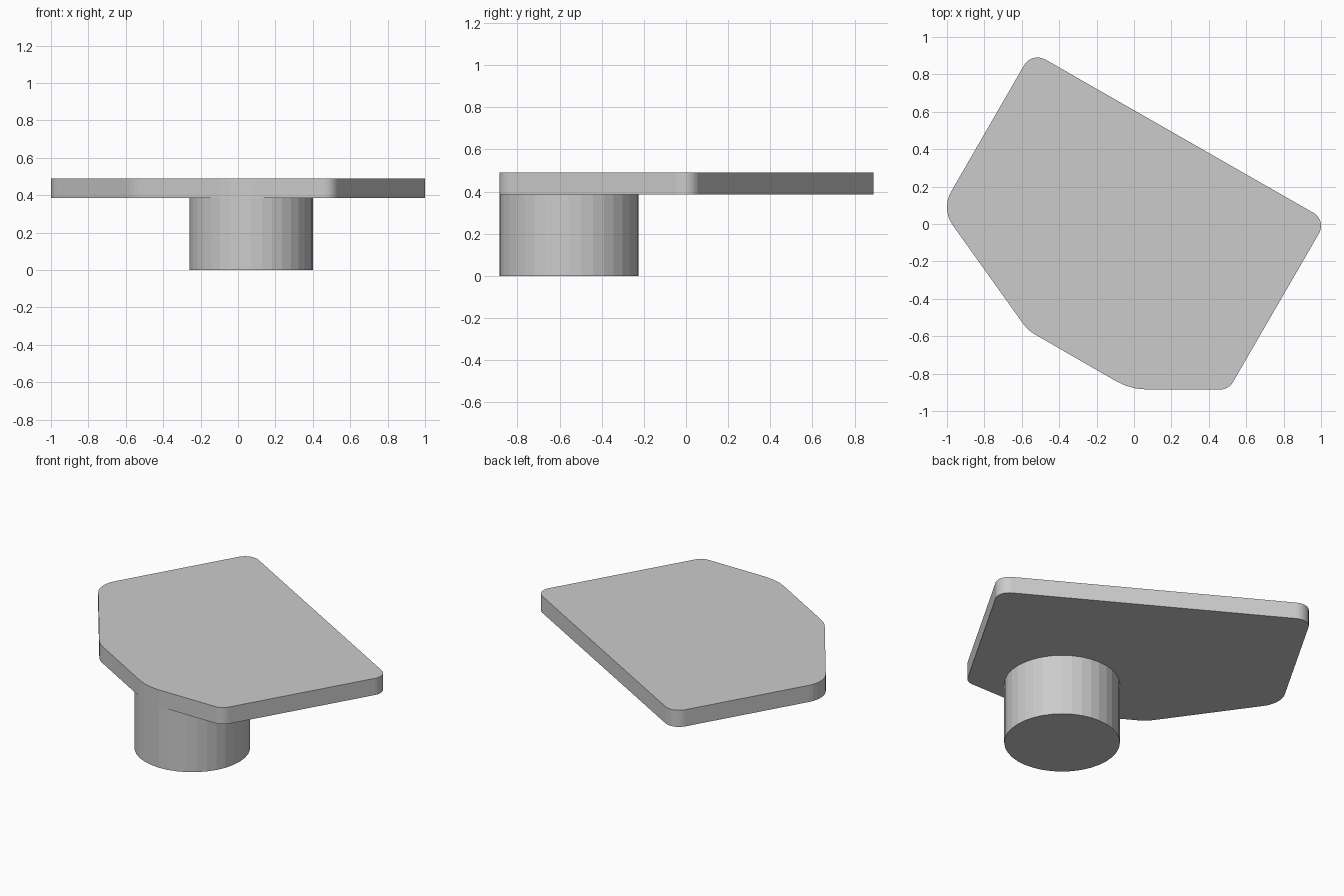
import bpy, bmesh
from math import radians, cos, sin

if "Cube" in bpy.data.objects:
    bpy.data.objects.remove(bpy.data.objects["Cube"])

SPLIT, TOP = 0.385, 0.49
PX, PY, PR = 0.07, -0.555, 0.33   # pedestal centre and radius


def arc(cx, cy, r, a0, a1, steps):
    angles = [radians(a0 + (a1 - a0) * i / steps) for i in range(steps + 1)]
    return [(cx + r * cos(a), cy + r * sin(a)) for a in angles]


def prism(name, outline, z0, z1):
    bm = bmesh.new()
    face = bm.faces.new([bm.verts.new((x, y, z0)) for x, y in outline])
    res = bmesh.ops.extrude_face_region(bm, geom=[face], use_keep_orig=True)
    top = [v for v in res["geom"] if isinstance(v, bmesh.types.BMVert)]
    bmesh.ops.translate(bm, verts=top, vec=(0, 0, z1 - z0))
    bmesh.ops.recalc_face_normals(bm, faces=bm.faces)
    mesh = bpy.data.meshes.new(name)
    bm.to_mesh(mesh)
    bm.free()
    obj = bpy.data.objects.new(name, mesh)
    bpy.context.collection.objects.link(obj)
    return obj


# Top plate: six rounded corners (centre, radius, start and end angle)
corners = [
    (0.92, -0.01, 0.08, -30, 60),
    (-0.515, 0.805, 0.085, 60, 150),
    (-0.834, 0.09, 0.166, 150, 215.6),
    (-0.43, -0.417, 0.20, 215.6, 240),
    (PX, PY, PR, 240, 270),
    (0.46, -0.805, 0.08, 270, 330),
]
outline = []
for cx, cy, r, a0, a1 in corners:
    outline += arc(cx, cy, r, a0, a1, max(3, round((a1 - a0) / 10)))
prism("top_plate", outline, SPLIT, TOP)

# Round pedestal, flush with the plate's front corner
prism("pedestal", arc(PX, PY, PR, 0, 360, 36)[:-1], 0.0, SPLIT)
